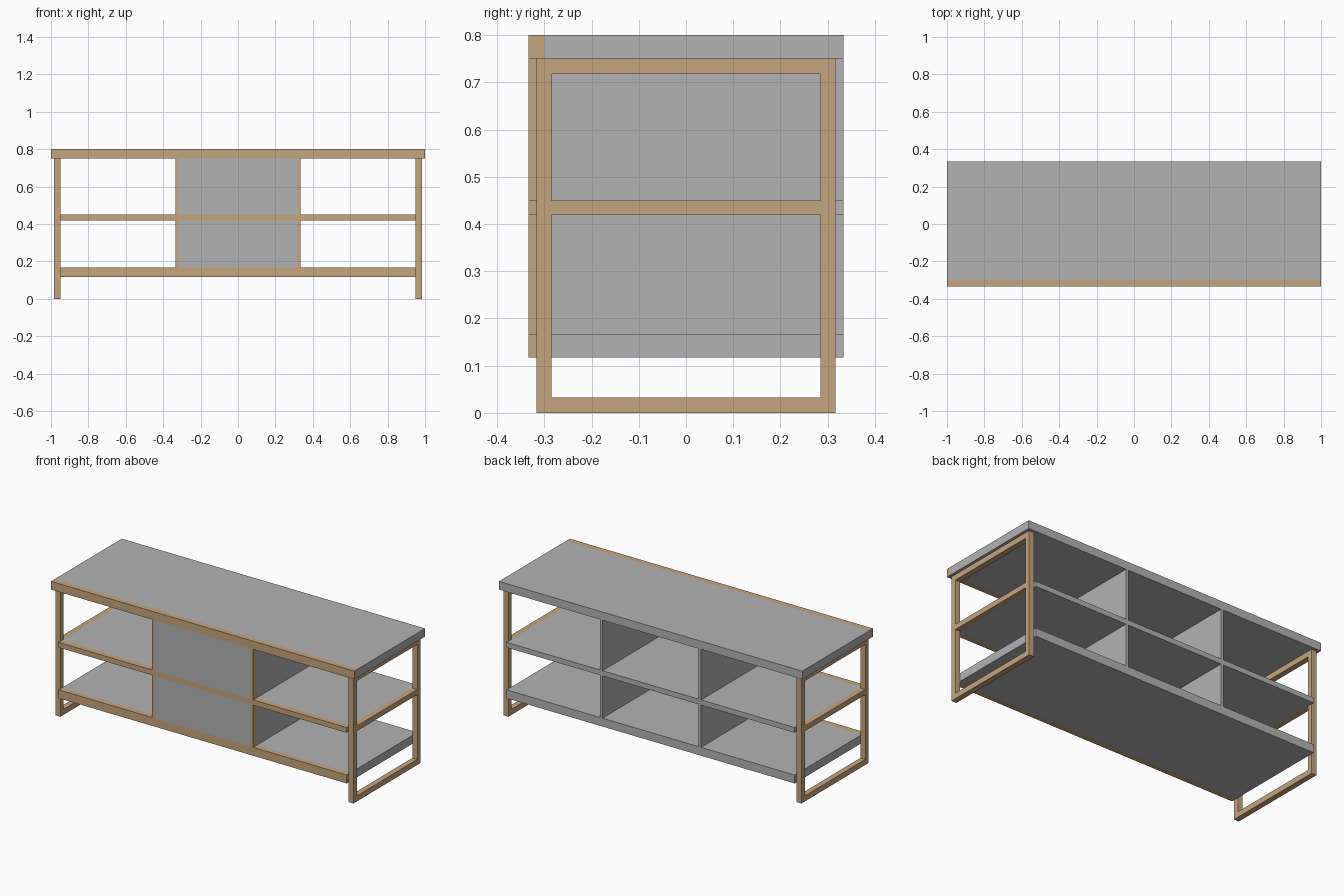
import bpy, bmesh
from mathutils import Vector

if "Cube" in bpy.data.objects:
    bpy.data.objects.remove(bpy.data.objects["Cube"])


def material(name, rgb):
    m = bpy.data.materials.new(name)
    m.diffuse_color = (*rgb, 1)
    m.use_nodes = True
    m.node_tree.nodes["Principled BSDF"].inputs["Base Color"].default_value = m.diffuse_color
    return m


GREY = material("grey_board", (0.45, 0.45, 0.45))
WOOD = material("tan_wood", (0.565, 0.376, 0.205))

D = 0.333        # half depth of the boards
TRIM = -0.30     # boards are wood coloured in front of this line
FX, FI = 0.983, 0.95   # outer and inner face of the end frames


def box(name, lo, hi, mats, trim=False):
    lo, hi = Vector(lo), Vector(hi)
    bm = bmesh.new()
    bmesh.ops.create_cube(bm, size=1)
    for v in bm.verts:
        v.co = (lo + hi) / 2 + v.co * (hi - lo)
    if trim:
        # cut off the wooden front edge and colour it
        bmesh.ops.bisect_plane(bm, geom=bm.verts[:] + bm.edges[:] + bm.faces[:],
                               plane_co=(0, TRIM, 0), plane_no=(0, 1, 0))
        for f in bm.faces:
            f.material_index = 1 if f.calc_center_median().y < TRIM else 0
    me = bpy.data.meshes.new(name)
    bm.to_mesh(me)
    bm.free()
    for m in mats:
        me.materials.append(m)
    ob = bpy.data.objects.new(name, me)
    bpy.context.collection.objects.link(ob)
    return ob


def board(name, x0, x1, z0, z1):
    box(name, (x0, -D, z0), (x1, D, z1), (GREY, WOOD), trim=True)


# Horizontal boards
board("table_top", -1, 1, 0.751, 0.8)
board("middle_shelf", -FI, FI, 0.419, 0.45)
board("bottom_shelf", -FI, FI, 0.117, 0.167)

# Uprights beside the centre compartments
for side, s in (("left", -1), ("right", 1)):
    xa, xb = sorted((s * 0.317, s * 0.333))
    board(side + "_upper_divider", xa, xb, 0.45, 0.751)
    board(side + "_lower_divider", xa, xb, 0.167, 0.419)

# Flush centre doors
box("upper_door", (-0.317, -D, 0.45), (0.317, TRIM, 0.751), (GREY,))
box("lower_door", (-0.317, -D, 0.167), (0.317, TRIM, 0.419), (GREY,))

# Open end frames: two legs and three rails each
for side, s in (("left", -1), ("right", 1)):
    xa, xb = sorted((s * FI, s * FX))
    box(side + "_front_leg", (xa, -0.317, 0), (xb, -0.285, 0.751), (WOOD,))
    box(side + "_back_leg", (xa, 0.285, 0), (xb, 0.317, 0.751), (WOOD,))
    for rail, z0, z1 in (("foot", 0, 0.033), ("middle", 0.419, 0.45), ("top", 0.718, 0.751)):
        box(f"{side}_{rail}_rail", (xa, -0.285, z0), (xb, 0.285, z1), (WOOD,))
